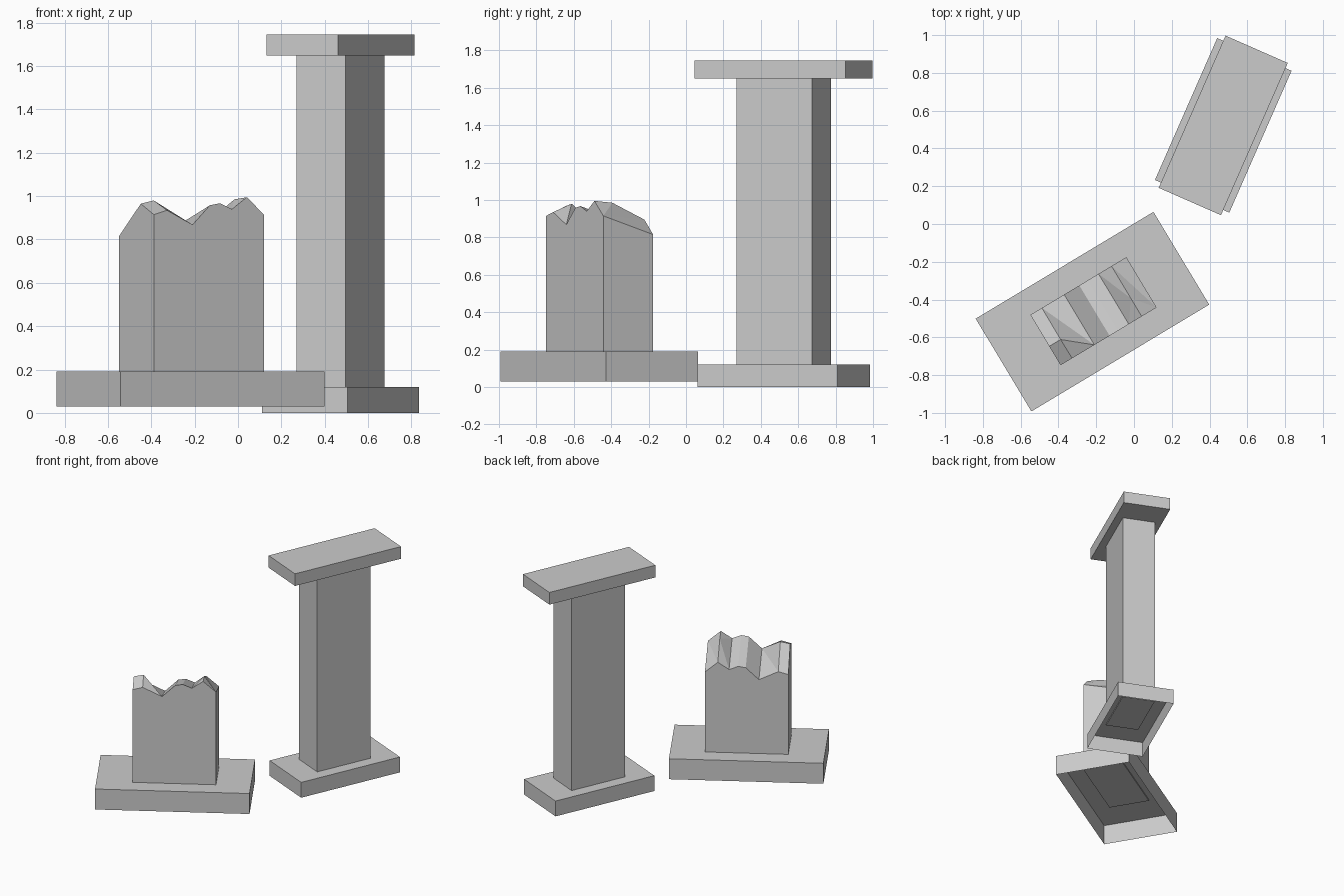
import bpy, bmesh, math
from mathutils import Matrix, Vector

if "Cube" in bpy.data.objects:
    bpy.data.objects.remove(bpy.data.objects["Cube"])

stone = bpy.data.materials.new("grey stone")
stone.diffuse_color = (0.6, 0.6, 0.6, 1)
stone.use_nodes = True
stone.node_tree.nodes["Principled BSDF"].inputs["Base Color"].default_value = stone.diffuse_color


def finish(name, bm, centre, angle):
    """Turn a local mesh about z, move it into place and make an object."""
    bmesh.ops.recalc_face_normals(bm, faces=bm.faces)
    place = Matrix.Translation((*centre, 0)) @ Matrix.Rotation(math.radians(angle), 4, 'Z')
    bmesh.ops.transform(bm, matrix=place, verts=bm.verts)
    me = bpy.data.meshes.new(name)
    bm.to_mesh(me)
    bm.free()
    me.materials.append(stone)
    ob = bpy.data.objects.new(name, me)
    bpy.context.collection.objects.link(ob)
    return ob


def block(name, centre, angle, w, d, z0, z1, hollow=False):
    """Box from z0 to z1; a hollow one has no underside."""
    bm = bmesh.new()
    bmesh.ops.create_cube(bm, size=1)
    for v in bm.verts:
        v.co = Vector((v.co.x * w, v.co.y * d, z1 if v.co.z > 0 else z0))
    bmesh.ops.recalc_face_normals(bm, faces=bm.faces)
    if hollow:
        bm.normal_update()
        under = [f for f in bm.faces if f.normal.z < -0.5]
        bmesh.ops.delete(bm, geom=under, context='FACES_ONLY')
    return finish(name, bm, centre, angle)


# Whole column: hollow plinth, shaft, cap
TALL, TALL_ANGLE = (0.4725, 0.522), -23.7
block("tall_plinth", TALL, TALL_ANGLE, 0.43, 0.82, 0.0, 0.12, hollow=True)
block("tall_shaft", TALL, TALL_ANGLE, 0.248, 0.443, 0.11, 1.65)
block("tall_cap", TALL, TALL_ANGLE, 0.36, 0.88, 1.65, 1.745)

# Broken column: hollow plinth
BROKEN_ANGLE = 31
block("broken_plinth", (-0.22, -0.464), BROKEN_ANGLE, 1.098, 0.573, 0.03, 0.19, hollow=True)

# Broken shaft: jagged profile along its length, 0.1 lower at the back
W, D, Z0 = 0.593, 0.311, 0.18
profile = [(0, .915), (.12, .935), (.352, .868), (.51, .958),
           (.6, .967), (.71, .94), (.845, .995), (1, .915)]
bm = bmesh.new()


def vert(u, v, z):
    return bm.verts.new(((u - 0.5) * W, (v - 0.5) * D, z))


F = [vert(u, 0, z) for u, z in profile]
B = [vert(u, 1, z - 0.1) for u, z in profile]
edge_peak = vert(0, 0.375, 0.965)
chip_peak = vert(0.118, 0.375, 0.98)
ridge_peak = vert(0.845, 0.36, 0.985)
f0, f1, b1, b0 = (vert(u, v, Z0) for u, v in ((0, 0), (1, 0), (1, 1), (0, 1)))

faces = [
    # walls and underside
    [f0, f1] + F[::-1], [b0, b1] + B[::-1], [f1, b1, B[7], F[7]],
    [f0, b0, B[0], edge_peak, F[0]], [f0, f1, b1, b0],
    # chipped corner
    [F[0], F[1], chip_peak, edge_peak], [F[1], F[2], chip_peak],
    [edge_peak, chip_peak, B[1], B[0]],
    [chip_peak, F[2], B[1]], [F[2], B[2], B[1]],
    # ridge with a raised middle
    [F[5], F[6], ridge_peak], [F[5], ridge_peak, B[5]], [ridge_peak, B[6], B[5]],
    [F[6], F[7], ridge_peak], [ridge_peak, F[7], B[6]], [F[7], B[7], B[6]],
]
# plain folds between
faces += [[F[i], F[i + 1], B[i + 1], B[i]] for i in (2, 3, 4)]
for f in faces:
    bm.faces.new(f)
finish("broken_shaft", bm, (-0.2145, -0.4615), BROKEN_ANGLE)
